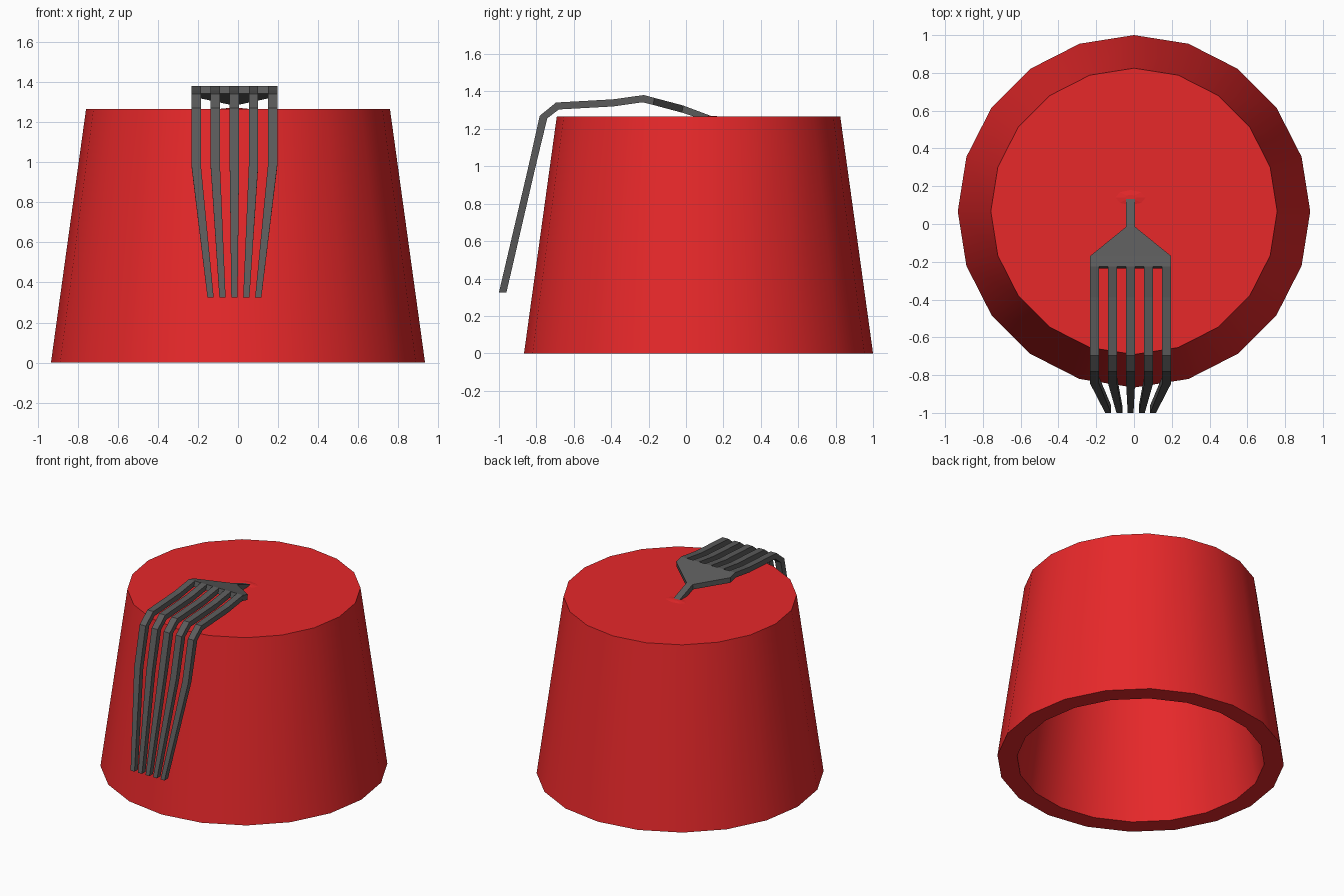
import bpy, bmesh, math

if "Cube" in bpy.data.objects:
    bpy.data.objects.remove(bpy.data.objects["Cube"])

CY = 0.067     # hat axis in y
TX = -0.018    # tassel axis in x
SIDES = 20


def material(name, rgb):
    m = bpy.data.materials.new(name)
    m.diffuse_color = (*rgb, 1)
    m.use_nodes = True
    m.node_tree.nodes["Principled BSDF"].inputs["Base Color"].default_value = m.diffuse_color
    return m


RED = material("felt red", (0.80, 0.021, 0.023))
GREY = material("dark grey", (0.105, 0.105, 0.105))


def add_object(name, bm, mat):
    bmesh.ops.recalc_face_normals(bm, faces=bm.faces)
    me = bpy.data.meshes.new(name)
    bm.to_mesh(me)
    bm.free()
    me.materials.append(mat)
    ob = bpy.data.objects.new(name, me)
    bpy.context.collection.objects.link(ob)
    return ob


def loft(bm, rings):
    """Skin a closed tube through equal-length rings and cap both ends."""
    vs = [[bm.verts.new(p) for p in r] for r in rings]
    n = len(vs[0])
    for a, b in zip(vs, vs[1:]):
        for i in range(n):
            j = (i + 1) % n
            bm.faces.new((a[i], a[j], b[j], b[i]))
    bm.faces.new(vs[0])
    bm.faces.new(vs[-1])


def circle(r, z):
    return [(r * math.cos(math.tau * i / SIDES),
             CY + r * math.sin(math.tau * i / SIDES), z) for i in range(SIDES)]


# hollow hat: inner ceiling, inner wall, rim, outer wall, top
bm = bmesh.new()
loft(bm, [circle(0.635, 1.24), circle(0.805, 0), circle(0.933, 0), circle(0.758, 1.265)])
hat = add_object("hat_body", bm, RED)
bpy.context.view_layer.objects.active = hat
hat.select_set(True)
bpy.ops.object.shade_smooth_by_angle(angle=math.radians(30))

# low bump where the tassel meets the top
bm = bmesh.new()
bmesh.ops.create_cone(bm, cap_ends=True, segments=8, radius1=0.13, radius2=0.03, depth=0.01)
for v in bm.verts:
    v.co = (v.co.x + TX, v.co.y * 0.5 + 0.14, v.co.z + 1.265)
add_object("top_bump", bm, RED)


def ribbon(bm, stations):
    """Stations: (centre x, half width, outer y, outer z, inner y, inner z)."""
    loft(bm, [[(x - w, yo, zo), (x + w, yo, zo), (x + w, yi, zi), (x - w, yi, zi)]
              for x, w, yo, zo, yi, zi in stations])


# tassel stem widening into the holder plate
bm = bmesh.new()
ribbon(bm, [(TX, 0.024, 0.14, 1.267, 0.14, 1.235),
            (TX, 0.024, -0.015, 1.325, -0.022, 1.287),
            (TX, 0.215, -0.17, 1.366, -0.175, 1.328),
            (TX, 0.215, -0.225, 1.381, -0.235, 1.343)])
add_object("tassel_holder", bm, GREY)

# five strands: over the top, down the front, drawn together at the tips
PATH = [(-0.225, 1.381, -0.23, 1.343),
        (-0.39, 1.358, -0.39, 1.32),
        (-0.695, 1.341, -0.68, 1.304),
        (-0.782, 1.27, -0.742, 1.256),
        (-0.845, 0.988, -0.808, 0.983),
        (-1.0, 0.326, -0.96, 0.326)]
for k in range(-2, 3):
    bm = bmesh.new()
    ribbon(bm, [(TX + k * (0.0595 if i == 5 else 0.0955),
                 0.0155 if i == 5 else 0.0235, *p) for i, p in enumerate(PATH)])
    add_object(f"tassel_strand_{k + 3}", bm, GREY)
